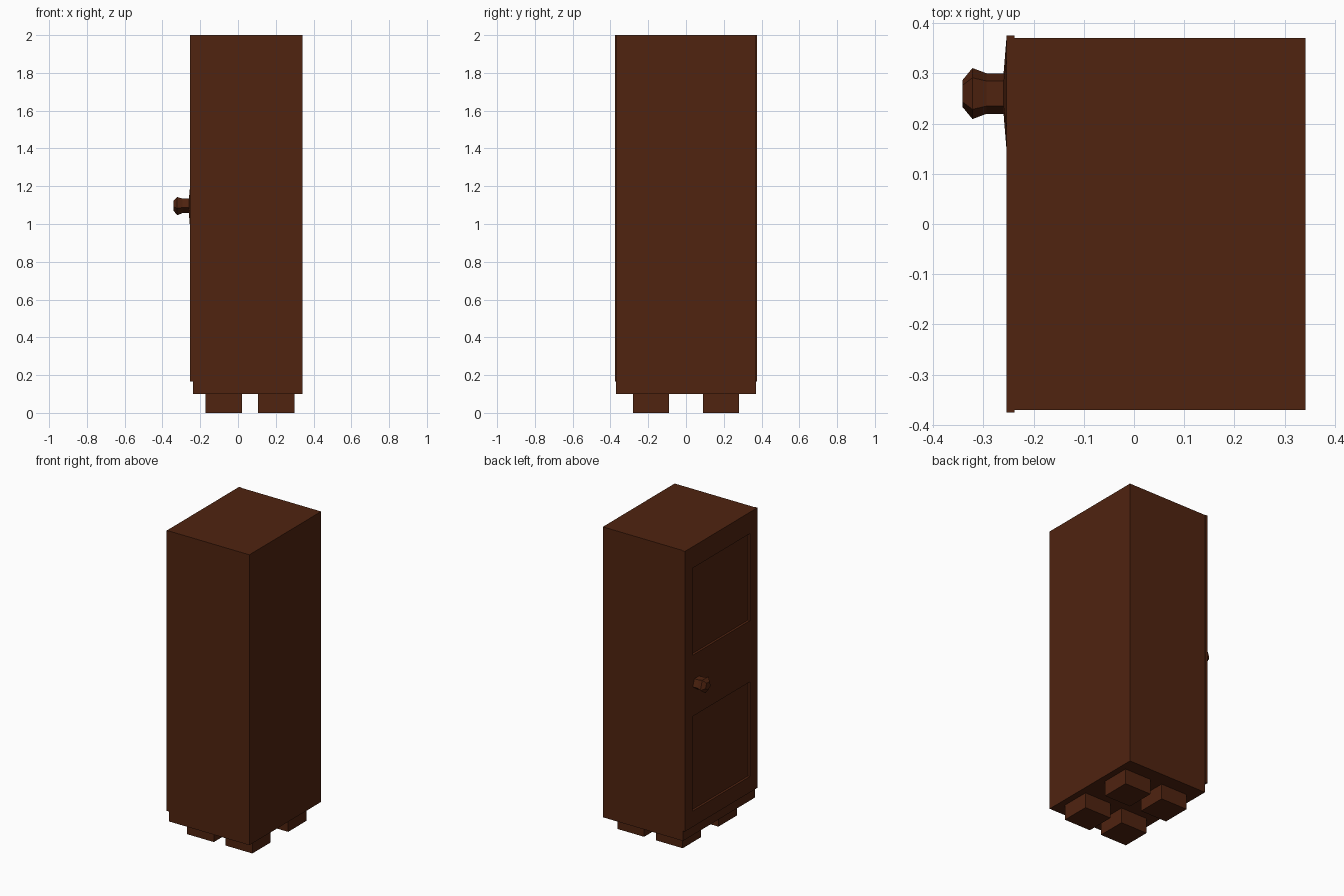
import bpy, bmesh, math
from mathutils import Vector

if "Cube" in bpy.data.objects:
    bpy.data.objects.remove(bpy.data.objects["Cube"])

brown = bpy.data.materials.new("dark_brown_wood")
brown.diffuse_color = (0.08, 0.017, 0.005, 1)
brown.use_nodes = True
brown.node_tree.nodes["Principled BSDF"].inputs["Base Color"].default_value = brown.diffuse_color


def finish(name, bm):
    bmesh.ops.recalc_face_normals(bm, faces=bm.faces[:])
    me = bpy.data.meshes.new(name)
    bm.to_mesh(me)
    bm.free()
    me.materials.append(brown)
    ob = bpy.data.objects.new(name, me)
    bpy.context.collection.objects.link(ob)
    return ob


def box_bm(lo, hi):
    bm = bmesh.new()
    bmesh.ops.create_cube(bm, size=1)
    lo, hi = Vector(lo), Vector(hi)
    for v in bm.verts:
        v.co = (lo + hi) / 2 + v.co * (hi - lo)
    return bm


# Cabinet body
finish("cabinet_body", box_bm((-0.238, -0.371, 0.1), (0.342, 0.371, 2.0)))

# Four square feet
for i, x in enumerate((-0.172, 0.107)):
    for j, y in enumerate((-0.28, 0.09)):
        finish(f"foot_{i}_{j}", box_bm((x, y, 0), (x + 0.193, y + 0.19, 0.1)))

# Door slab on the -x side, with two recessed panels
door = box_bm((-0.2545, -0.3755, 0.167), (-0.238, 0.3755, 2.0))
panels = ((0.27, 0.89), (1.29, 1.86))
cuts = [((0, y, 0), (0, 1, 0)) for y in (-0.297, 0.297)]
cuts += [((0, 0, z), (0, 0, 1)) for p in panels for z in p]
for co, no in cuts:
    bmesh.ops.bisect_plane(door, geom=door.verts[:] + door.edges[:] + door.faces[:],
                           plane_co=co, plane_no=no)
door.normal_update()
fields = []
for f in door.faces:
    c = f.calc_center_median()
    if f.normal.x < -0.9 and abs(c.y) < 0.29 and any(a < c.z < b for a, b in panels):
        fields.append(f)
bmesh.ops.inset_individual(door, faces=fields, thickness=0.004, depth=-0.012)
finish("door", door)

# Five-sided turned knob with a flared base
profile = [(-0.2545, 0.113), (-0.26, 0.0425), (-0.294, 0.0425),
           (-0.322, 0.0535), (-0.342, 0.028)]
knob = bmesh.new()
rings = []
for x, r in profile:
    ring = []
    for k in range(5):
        a = -math.pi / 2 + k * math.tau / 5
        ring.append(knob.verts.new((x, 0.26 + r * math.cos(a), 1.1 + r * math.sin(a))))
    rings.append(ring)
for a, b in zip(rings, rings[1:]):
    for k in range(5):
        n = (k + 1) % 5
        knob.faces.new((a[k], a[n], b[n], b[k]))
knob.faces.new(rings[0])
knob.faces.new(rings[-1])
finish("door_knob", knob)
